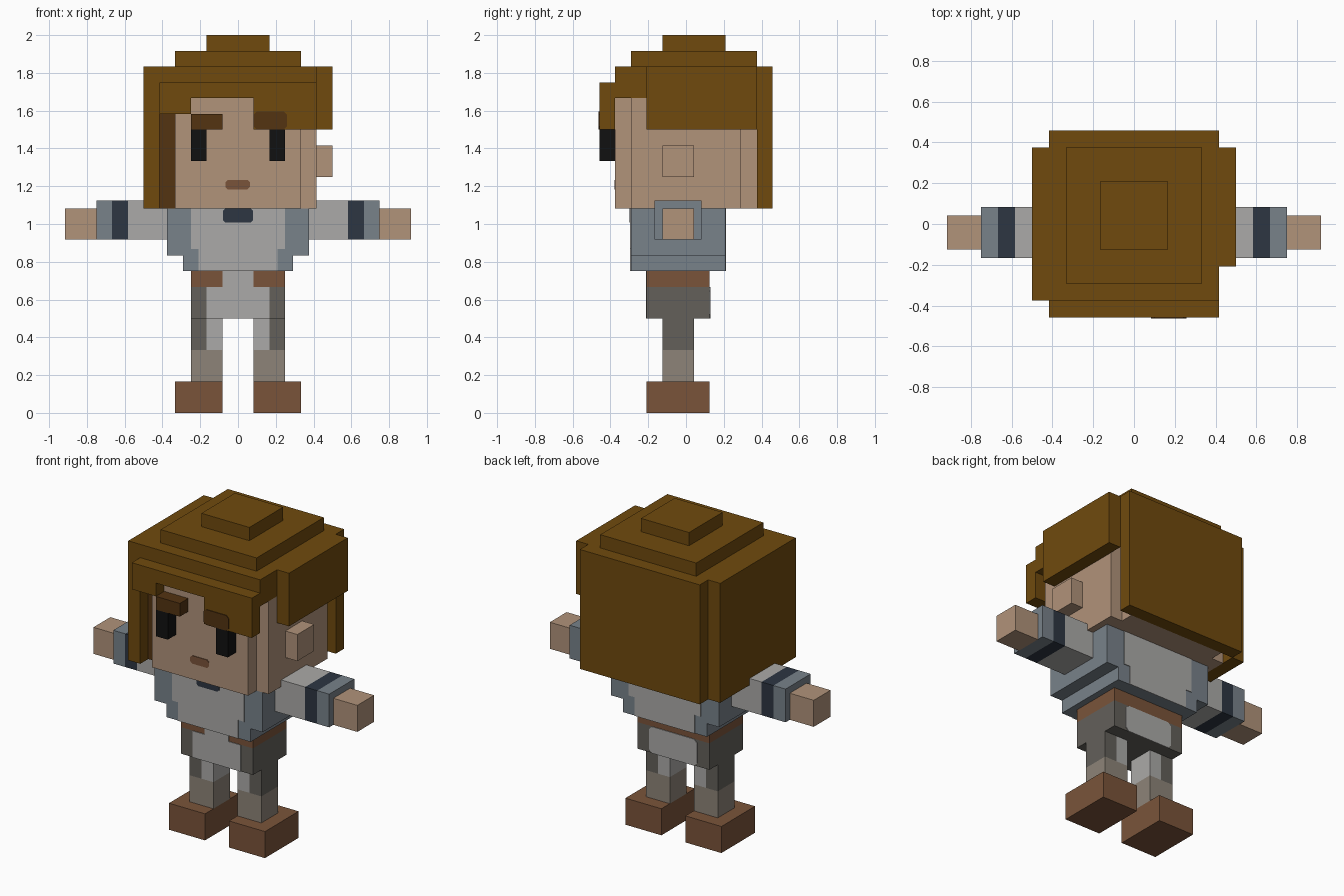
import bpy, bmesh
from mathutils import Vector

cube = bpy.data.objects.get("Cube")
if cube:
    bpy.data.objects.remove(cube, do_unlink=True)

U = 1 / 12       # size of one block
THIN = 0.05      # thickness of painted plates, in blocks


def linear(c):
    c /= 255
    return c / 12.92 if c <= 0.04045 else ((c + 0.055) / 1.055) ** 2.4


def material(name, r, g, b):
    mat = bpy.data.materials.new(name)
    mat.use_nodes = True
    col = (linear(r), linear(g), linear(b), 1)
    mat.diffuse_color = col
    bsdf = mat.node_tree.nodes["Principled BSDF"]
    bsdf.inputs["Base Color"].default_value = col
    bsdf.inputs["Roughness"].default_value = 0.9
    return mat


HAIR = material("hair_brown", 112, 74, 13)
DARK_HAIR = material("dark_brown", 83, 51, 17)
SKIN = material("skin", 177, 147, 122)
LIGHT = material("light_grey", 171, 170, 168)
BLUE = material("blue_grey", 120, 130, 138)
NAVY = material("navy", 45, 54, 66)
BLACK = material("black", 17, 17, 17)
LEATHER = material("leather_brown", 122, 84, 58)
DARK = material("dark_grey", 99, 96, 90)
TAUPE = material("taupe", 141, 132, 120)


def blocks(name, mat, *boxes, chamfer=0):
    """One object from boxes given as (x0, x1, y0, y1, z0, z1) in blocks."""
    bm = bmesh.new()
    for x0, x1, y0, y1, z0, z1 in boxes:
        low, high = Vector((x0, y0, z0)) * U, Vector((x1, y1, z1)) * U
        for v in bmesh.ops.create_cube(bm, size=1)["verts"]:
            v.co = [h if c > 0 else l for c, l, h in zip(v.co, low, high)]
    if chamfer:
        edges = [e for e in bm.edges
                 if abs((e.verts[0].co - e.verts[1].co).normalized().y) > 0.9]
        bmesh.ops.bevel(bm, geom=edges, offset=chamfer * U, segments=1, affect='EDGES')
    bmesh.ops.recalc_face_normals(bm, faces=bm.faces)
    mesh = bpy.data.meshes.new(name)
    bm.to_mesh(mesh)
    bm.free()
    mesh.materials.append(mat)
    obj = bpy.data.objects.new(name, mesh)
    bpy.context.collection.objects.link(obj)
    return obj


def pair(name, mat, *boxes):
    """The same boxes on the left (+x) and mirrored on the right."""
    blocks("left_" + name, mat, *boxes)
    blocks("right_" + name, mat, *[(-b[1], -b[0], *b[2:]) for b in boxes])


def front_plate(name, mat, x0, x1, y, z0, z1, chamfer=0):
    blocks(name, mat, (x0, x1, y - THIN, y, z0, z1), chamfer=chamfer)


def back_plate(name, mat, x0, x1, y, z0, z1, chamfer=0):
    blocks(name, mat, (x0, x1, y, y + THIN, z0, z1), chamfer=chamfer)


# Head and face
blocks("head", SKIN, (-4, 4, -4.5, 4.5, 13, 20), (-5, 5, -3.5, 3.5, 13, 20))
blocks("left_ear", SKIN, (5, 6, -1.5, .5, 15, 17))
pair("eye", BLACK, (2, 3, -5.5, -4.5, 16, 18))
blocks("right_eyebrow", DARK_HAIR, (-3, -1, -5.5, -4.5, 18, 19))
front_plate("left_eyebrow", DARK_HAIR, 1, 3.1, -5.5, 18, 19.15, chamfer=.2)
front_plate("mouth", LEATHER, -.8, .75, -4.5, 14.2, 14.8, chamfer=.15)
front_plate("temple_shade", DARK_HAIR, -5, -4, -3.5, 13, 19)

# Hair: stepped crown, sides, back and fringe
blocks("hair_crown", HAIR, (-5, 5, -4.5, 4.5, 20, 22),
       (-4, 4, -3.5, 4.5, 22, 23), (-2, 2, -1.5, 2.5, 23, 24))
blocks("hair_right_side", HAIR, (-6, -5, -4.5, 4.5, 13, 22))
blocks("hair_left_side", HAIR, (5, 6, -2.5, 4.5, 18, 22))
blocks("hair_back", HAIR, (-5, 5, 4.5, 5.5, 13, 22))
blocks("hair_fringe", HAIR, (-5, 5, -5.5, -4.5, 20, 21),
       (-5, -3, -5.5, -4.5, 19, 20), (1, 5, -5.5, -4.5, 18, 20))

# Torso with light front and back panels
blocks("torso", BLUE, (-4.5, 4.5, -3.5, 2.5, 10, 13), (-3.5, 3.5, -3.5, 2.5, 9, 10))
for side, plate, y in (("front", front_plate, -3.5), ("back", back_plate, 2.5)):
    plate(side + "_shirt_panel", LIGHT, -3, 3, y, 10.4, 13)
    plate(side + "_shirt_hem", LIGHT, -2.5, 2.5, y, 9, 10.4)
front_plate("collar", NAVY, -.95, .95, -3.5 - THIN, 12.1, 13, chamfer=.15)

# Arms
pair("sleeve", LIGHT, (4, 7, -2, 1, 11, 13.5))
pair("sleeve_band", NAVY, (7, 8, -2, 1, 11, 13.5))
pair("cuff", BLUE, (8, 9, -2, 1, 11, 13.5))
pair("hand", SKIN, (9, 11, -1.5, .5, 11, 13))

# Hips and belt
blocks("hips", DARK, (-3, 3, -2.5, 1.5, 6, 8))
blocks("belt", LEATHER, (-3, 3, -2.5, 1.5, 8, 9))
front_plate("front_hip_panel", LIGHT, -2, 2, -2.5, 6, 8)
front_plate("belt_gap", LIGHT, -1, 1, -2.5, 8, 9)
back_plate("back_hip_panel", LIGHT, -2, 2, 1.5, 6, 8, chamfer=.25)

# Legs and boots
pair("inner_thigh", LIGHT, (1, 2, -1.5, .5, 4, 6))
pair("outer_thigh", DARK, (2, 3, -1.5, .5, 4, 6))
pair("shin", TAUPE, (1, 3, -1.5, .5, 2, 4))
pair("boot", LEATHER, (1, 4, -2.5, 1.5, 0, 2))
